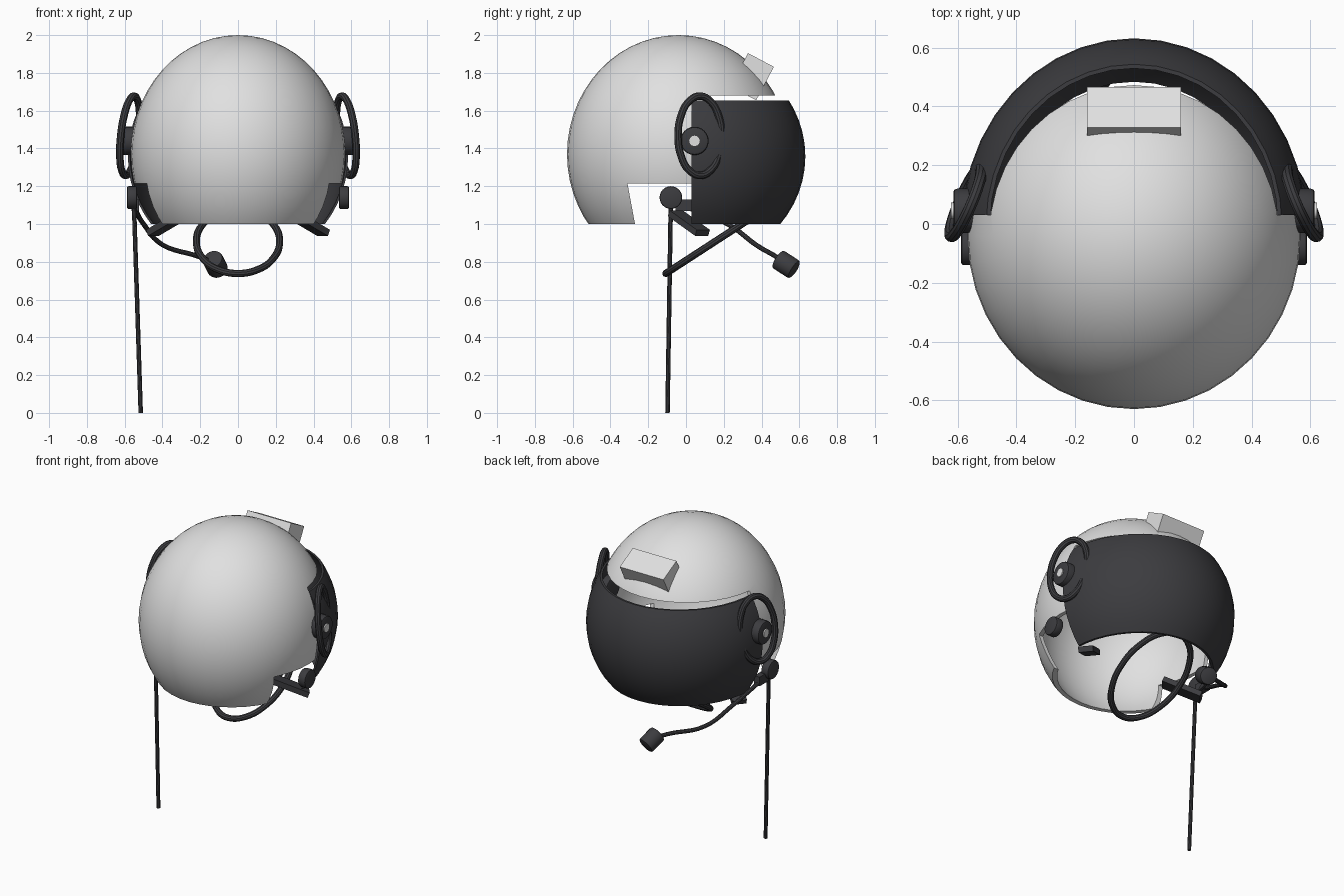
import bpy, bmesh
from math import radians
from mathutils import Vector, Matrix

if "Cube" in bpy.data.objects:
    bpy.data.objects.remove(bpy.data.objects["Cube"])


def material(name, rgb):
    mat = bpy.data.materials.new(name)
    mat.use_nodes = True
    mat.diffuse_color = (*rgb, 1)
    mat.node_tree.nodes["Principled BSDF"].inputs["Base Color"].default_value = (*rgb, 1)
    return mat


WHITE = material("shell white", (0.75, 0.75, 0.75))
DARK = material("charcoal", (0.045, 0.045, 0.05))


def make(name, bm, mat, smooth=True):
    bmesh.ops.recalc_face_normals(bm, faces=bm.faces)
    mesh = bpy.data.meshes.new(name)
    bm.to_mesh(mesh)
    bm.free()
    if mat:
        mesh.materials.append(mat)
    ob = bpy.data.objects.new(name, mesh)
    bpy.context.collection.objects.link(ob)
    if smooth:
        shade(ob)
    return ob


def shade(ob):
    bpy.ops.object.select_all(action="DESELECT")
    ob.select_set(True)
    bpy.context.view_layer.objects.active = ob
    bpy.ops.object.shade_smooth_by_angle(angle=radians(35))


def prism(name, profile, half_width):
    """Cutter: a (y, z) outline extruded along x."""
    bm = bmesh.new()
    face = bm.faces.new([bm.verts.new((-half_width, y, z)) for y, z in profile])
    ext = bmesh.ops.extrude_face_region(bm, geom=[face])["geom"]
    moved = [v for v in ext if isinstance(v, bmesh.types.BMVert)]
    bmesh.ops.translate(bm, verts=moved, vec=(2 * half_width, 0, 0))
    ob = make(name, bm, None, False)
    ob.hide_render = True
    ob.hide_viewport = True
    return ob


def shell(name, center, radii, thickness, mat, cutter, operation):
    """Hollow ellipsoid trimmed by a cutter."""
    bm = bmesh.new()
    bmesh.ops.create_uvsphere(bm, u_segments=40, v_segments=28, radius=1)
    bm.transform(Matrix.Translation(center) @ Matrix.Diagonal((*radii, 1)))
    ob = make(name, bm, mat, False)
    solid = ob.modifiers.new("Thickness", "SOLIDIFY")
    solid.thickness = thickness
    cut = ob.modifiers.new("Trim", "BOOLEAN")
    cut.object = cutter
    cut.operation = operation
    cut.solver = "EXACT"
    shade(ob)
    return ob


def rod(name, start, end, radius, mat, bevel=0.0, segments=24):
    start, end = Vector(start), Vector(end)
    axis = end - start
    bm = bmesh.new()
    bmesh.ops.create_cone(bm, cap_ends=True, segments=segments,
                          radius1=radius, radius2=radius, depth=axis.length)
    if bevel:
        rims = [e for e in bm.edges if abs(e.verts[0].co.z - e.verts[1].co.z) < 1e-4]
        bmesh.ops.bevel(bm, geom=rims, offset=bevel, segments=2, affect="EDGES", profile=0.5)
    bm.transform(Matrix.Translation((start + end) / 2)
                 @ axis.to_track_quat("Z", "Y").to_matrix().to_4x4())
    return make(name, bm, mat)


def box(name, center, size, mat, rotation=Matrix()):
    bm = bmesh.new()
    bmesh.ops.create_cube(bm, size=1)
    bm.transform(Matrix.Translation(center) @ rotation @ Matrix.Diagonal((*size, 1)))
    return make(name, bm, mat, False)


def tube(name, points, radius, mat, cyclic=False):
    """Round tube along a smooth path, converted to a mesh."""
    curve = bpy.data.curves.new(name, "CURVE")
    curve.dimensions = "3D"
    curve.bevel_depth = radius
    curve.bevel_resolution = 3
    curve.resolution_u = 6
    curve.use_fill_caps = True
    spline = curve.splines.new("BEZIER")
    spline.bezier_points.add(len(points) - 1)
    for bp, p in zip(spline.bezier_points, points):
        bp.co = p
        bp.handle_left_type = bp.handle_right_type = "AUTO"
    spline.use_cyclic_u = cyclic
    ob = bpy.data.objects.new(name, curve)
    bpy.context.collection.objects.link(ob)
    bpy.ops.object.select_all(action="DESELECT")
    ob.select_set(True)
    bpy.context.view_layer.objects.active = ob
    bpy.ops.object.convert(target="MESH")
    ob = bpy.context.object
    ob.data.materials.clear()
    ob.data.materials.append(mat)
    shade(ob)
    return ob


def oval(center, u, v, count=12):
    """Points round an ellipse with half axes u and v."""
    c, u, v = Vector(center), Vector(u), Vector(v)
    spins = [Matrix.Rotation(radians(360 * i / count), 2) @ Vector((1, 0)) for i in range(count)]
    return [c + u * s.x + v * s.y for s in spins]


# Helmet shell with face opening, cheek notch and flat base
opening = prism("opening_cutter", [(-1, 0.5), (-1, 1.0), (-0.27, 1.0), (-0.31, 1.215),
                                   (0.03, 1.215), (0.03, 1.68), (1, 1.68), (1, 0.5)], 1)
shell("helmet_shell", (0, -0.04, 1.37), (0.567, 0.59, 0.63), 0.025, WHITE, opening, "DIFFERENCE")

# Wraparound visor
band = prism("visor_trim", [(0.03, 1.0), (1, 1.0), (1, 1.655), (0.03, 1.655)], 1)
shell("visor", (0, 0, 1.358), (0.585, 0.632, 0.585), 0.012, DARK, band, "INTERSECT")

# Block on the brow
box("brow_block", (0, 0.35, 1.78), (0.32, 0.155, 0.2), WHITE, Matrix.Rotation(radians(-28), 4, "X"))

# Paired side fittings
for side, s in (("left", 1), ("right", -1)):
    tube(side + "_ear_ring", oval((s * 0.573, 0.073, 1.467), (s * -0.048, 0.115, 0),
                                  (s * -0.022, 0, 0.21)), 0.02, DARK, True)
    rod(side + "_ear_hub", (s * 0.5, 0.045, 1.44), (s * 0.615, 0.045, 1.44), 0.075, DARK, 0.012)
    rod(side + "_hub_cap", (s * 0.6, 0.045, 1.44), (s * 0.622, 0.045, 1.44), 0.028, WHITE, segments=12)
    rod(side + "_jaw_knob", (s * 0.535, -0.08, 1.14), (s * 0.588, -0.08, 1.14), 0.06, DARK, 0.008)
    along = Vector((s * 0.17, 0.14, -0.1))
    box(side + "_strap_tab", (s * 0.365, 0.015, 1.005), (0.09, 0.035, 0.25), DARK,
        along.to_track_quat("Z", "Y").to_matrix().to_4x4())

# Chin loop
tube("chin_loop", oval((0, 0.155, 0.908), (0.22, 0, 0), (0, 0.262, 0.17)), 0.019, DARK, True)

# Microphone on its boom, and the hanging cable
box("boom_bracket", (-0.545, -0.01, 1.1), (0.04, 0.09, 0.06), DARK)
tube("microphone_boom", [(-0.55, 0, 1.09), (-0.5, 0.22, 1.0), (-0.4, 0.37, 0.89),
                         (-0.2, 0.48, 0.825), (-0.13, 0.52, 0.795)], 0.013, DARK)
rod("microphone", (-0.135, 0.485, 0.815), (-0.105, 0.575, 0.757), 0.055, DARK, 0.012)
rod("cable", (-0.552, -0.08, 1.14), (-0.515, -0.098, 0), 0.012, DARK, segments=10)
